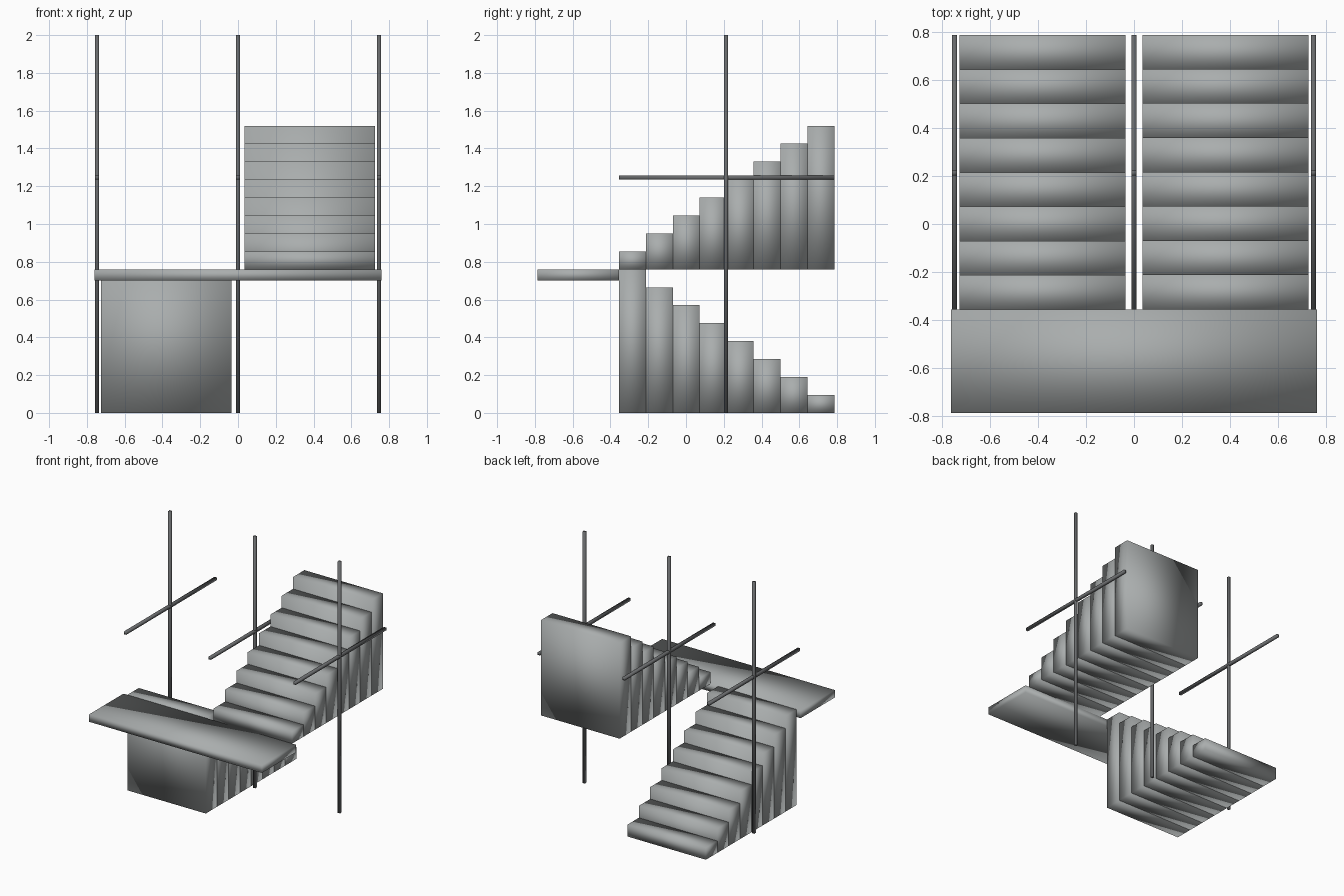
import bpy

if "Cube" in bpy.data.objects:
    bpy.data.objects.remove(bpy.data.objects["Cube"], do_unlink=True)


def make_material(name, colour):
    mat = bpy.data.materials.new(name)
    mat.use_nodes = True
    mat.diffuse_color = colour
    mat.node_tree.nodes["Principled BSDF"].inputs["Base Color"].default_value = colour
    return mat


stone = make_material("stone grey", (0.40, 0.42, 0.42, 1))
metal = make_material("dark metal", (0.14, 0.145, 0.15, 1))


def box(name, low, high, mat):
    """Softly shaded box between two opposite corners."""
    centre = [(a + b) / 2 for a, b in zip(low, high)]
    bpy.ops.mesh.primitive_cube_add(size=1, location=centre)
    obj = bpy.context.object
    obj.name = name
    obj.scale = [b - a for a, b in zip(low, high)]
    bpy.ops.object.transform_apply(location=False, rotation=False, scale=True)
    bpy.ops.object.shade_smooth()
    obj.data.materials.append(mat)
    return obj


STEPS = 8
FRONT, BACK = -0.355, 0.785
LANDING = 0.76
TREAD = (BACK - FRONT) / STEPS
RISE = LANDING / STEPS
INNER, OUTER = 0.035, 0.725

# Two flights: the lower climbs to the front, the upper climbs to the back
for i in range(STEPS):
    y = FRONT + i * TREAD
    box(f"lower_step_{STEPS - i}", (-OUTER, y, 0),
        (-INNER, y + TREAD, (STEPS - i) * RISE), stone)
    box(f"upper_step_{i + 1}", (INNER, y, LANDING),
        (OUTER, y + TREAD, LANDING + (i + 1) * RISE), stone)

# Landing joining the flights
box("landing", (-0.76, -BACK, 0.70), (0.76, FRONT, LANDING), stone)

# Tall posts, each crossed by a level handrail
HALF = 0.0105
POST_Y, RAIL_Z = 0.212, 1.245
for side, x in (("right", -0.746), ("middle", 0), ("left", 0.746)):
    box(f"{side}_post", (x - HALF, POST_Y - HALF, 0),
        (x + HALF, POST_Y + HALF, 2), metal)
    box(f"{side}_handrail", (x - HALF, FRONT, RAIL_Z - HALF),
        (x + HALF, BACK, RAIL_Z + HALF), metal)
